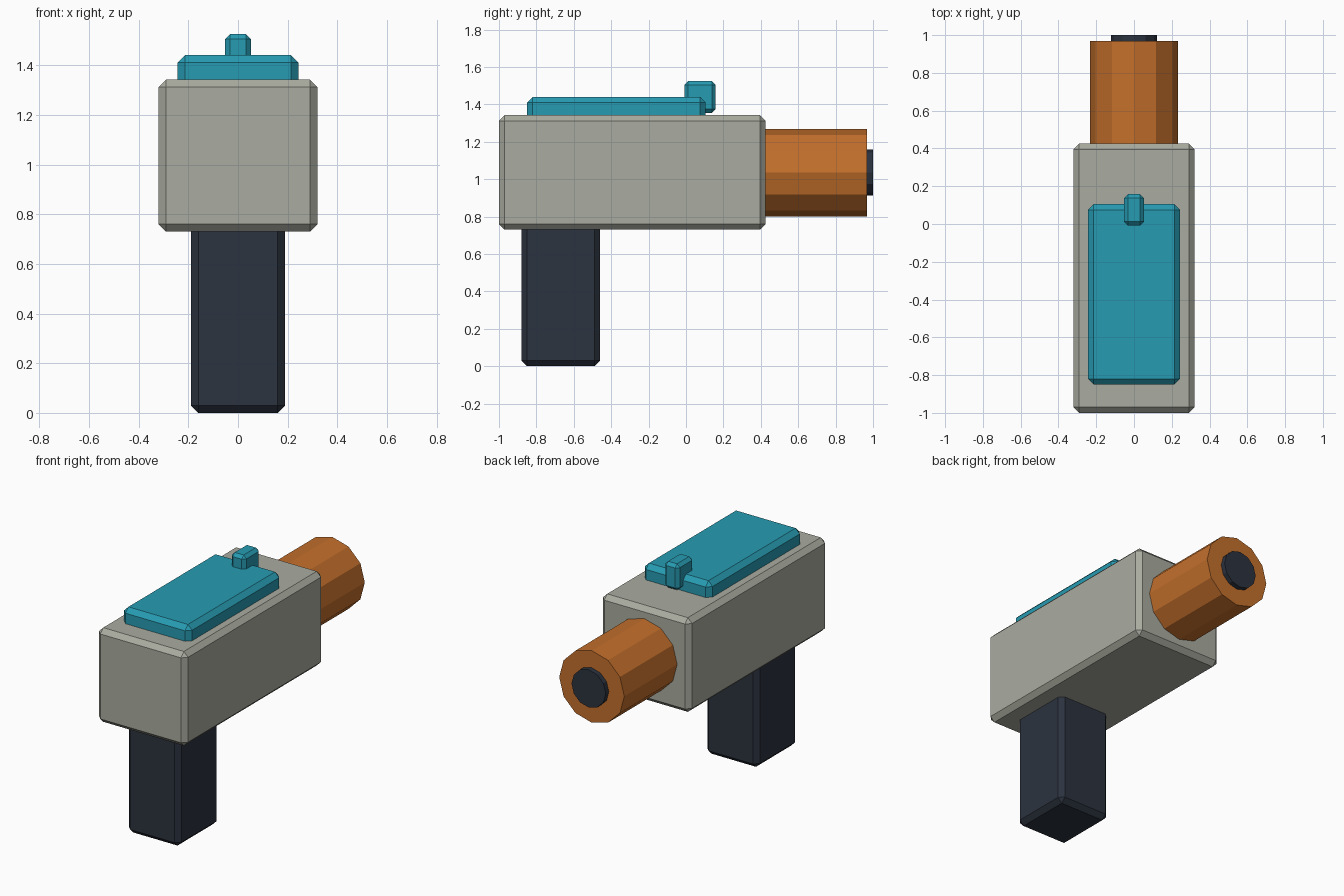
import bpy, math

if "Cube" in bpy.data.objects:
    bpy.data.objects.remove(bpy.data.objects["Cube"])


def material(name, rgb):
    m = bpy.data.materials.new(name)
    m.diffuse_color = (*rgb, 1)
    m.use_nodes = True
    m.node_tree.nodes["Principled BSDF"].inputs["Base Color"].default_value = m.diffuse_color
    return m


GREY = material("warm_grey", (0.40, 0.41, 0.35))
DARK = material("dark_slate", (0.025, 0.033, 0.05))
TEAL = material("teal", (0.02, 0.33, 0.45))
ORANGE = material("orange", (0.55, 0.16, 0.025))


def box(name, width, y, z, bevel, mat):
    """Chamfered box centred on x = 0, spanning the y and z ranges."""
    bpy.ops.mesh.primitive_cube_add(size=1, location=(0, sum(y) / 2, sum(z) / 2))
    o = bpy.context.object
    o.name = name
    o.scale = (width, y[1] - y[0], z[1] - z[0])
    bpy.ops.object.transform_apply(location=False, rotation=False, scale=True)
    mod = o.modifiers.new("chamfer", "BEVEL")
    mod.width = bevel
    mod.segments = 1
    o.data.materials.append(mat)
    return o


def tube(name, radius, y, z, mat):
    """Twelve-sided cylinder along y."""
    bpy.ops.mesh.primitive_cylinder_add(
        vertices=12, radius=radius, depth=y[1] - y[0],
        location=(0, sum(y) / 2, z), rotation=(math.pi / 2, 0, 0))
    o = bpy.context.object
    o.name = name
    o.data.materials.append(mat)
    return o


# Main housing and handle
box("body", 0.64, (-1.0, 0.425), (0.73, 1.342), 0.03, GREY)
box("grip", 0.38, (-0.88, -0.46), (0.0, 0.78), 0.03, DARK)

# Top cover and sight
box("top_plate", 0.488, (-0.85, 0.105), (1.31, 1.44), 0.03, TEAL)
box("front_sight", 0.104, (-0.008, 0.158), (1.355, 1.525), 0.02, TEAL)

# Barrel with dark bore disc
tube("barrel", 0.234, (0.38, 0.968), 1.035, ORANGE)
tube("muzzle", 0.123, (0.92, 1.0), 1.035, DARK)
